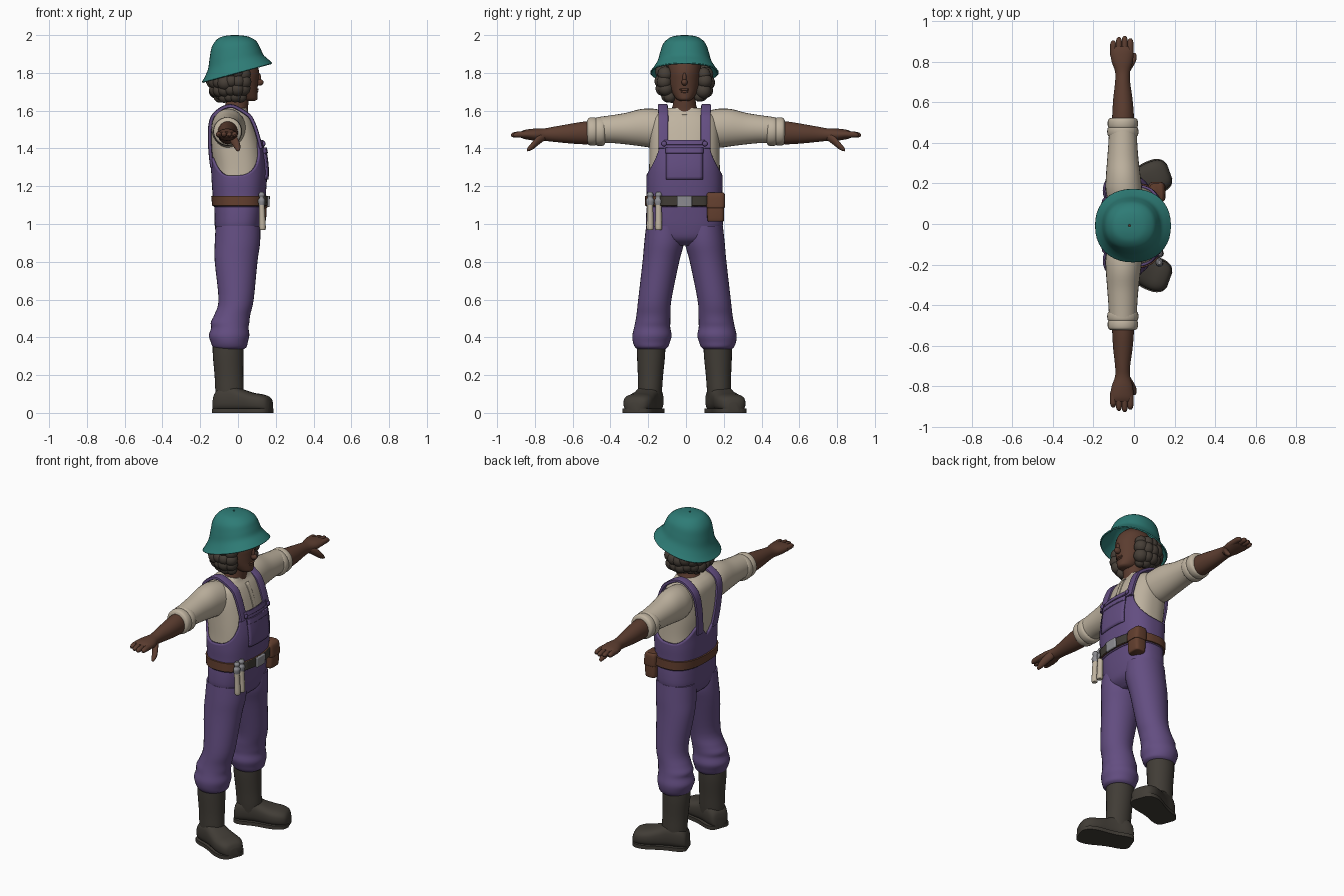
import bpy, bmesh, math, random
from mathutils import Vector as V

random.seed(4)
SHIFT = -0.008


def material(name, rgb):
    m = bpy.data.materials.new(name)
    m.diffuse_color = (*rgb, 1)
    return m


TEAL = material("teal", (0.027, 0.20, 0.18))
PURPLE = material("purple", (0.125, 0.075, 0.22))
CREAM = material("cream", (0.52, 0.45, 0.35))
SKIN = material("brown skin", (0.105, 0.046, 0.029))
BOOT = material("dark rubber", (0.053, 0.046, 0.037))
HAIR = material("dark hair", (0.062, 0.049, 0.038))
LEATHER = material("leather", (0.125, 0.05, 0.028))
METAL = material("grey metal", (0.27, 0.27, 0.29))


def finish(name, bm, mat, shift=True, solid=0):
    bmesh.ops.recalc_face_normals(bm, faces=bm.faces)
    me = bpy.data.meshes.new(name)
    bm.to_mesh(me)
    bm.free()
    me.materials.append(mat)
    ob = bpy.data.objects.new(name, me)
    bpy.context.collection.objects.link(ob)
    ob.location.y = SHIFT if shift else 0
    if solid:
        mod = ob.modifiers.new("thickness", 'SOLIDIFY')
        mod.thickness = solid
    return ob


def spline(rows, n=4):
    """Smooth interpolation through rows of numbers."""
    out = []
    for i in range(len(rows) - 1):
        a, b, c, d = (rows[max(0, min(len(rows) - 1, i + k))] for k in (-1, 0, 1, 2))
        for j in range(n):
            t = j / n
            out.append([0.5 * (2*q + (r-p)*t + (2*p-5*q+4*r-s)*t*t + (3*q-p-3*r+s)*t**3)
                        for p, q, r, s in zip(a, b, c, d)])
    return out + [list(rows[-1])]


def power(x, p):
    return math.copysign(abs(x) ** (2 / p), x)


def grid(name, rows, mat, closed=True, caps=True, shift=True, solid=0):
    """Skin a list of equal-length point rows."""
    bm = bmesh.new()
    vs = [[bm.verts.new(p) for p in r] for r in rows]
    n = len(rows[0])
    for a, b in zip(vs, vs[1:]):
        for i in range(n if closed else n - 1):
            j = (i + 1) % n
            bm.faces.new((a[i], a[j], b[j], b[i]))
    if closed and caps:
        bm.faces.new(vs[0])
        bm.faces.new(vs[-1])
    return finish(name, bm, mat, shift, solid)


def loft(name, rings, mat, p=2, seg=28, **kw):
    """Rings are (centre, half axis u, half axis v)."""
    angles = [2 * math.pi * i / seg for i in range(seg)]
    rows = [[c + u * power(math.cos(t), p) + v * power(math.sin(t), p) for t in angles]
            for c, u, v in rings]
    return grid(name, rows, mat, **kw)


def column(name, rows, mat, smooth=4, **kw):
    """Upright part, rows are (z, cx, cy, rx, ry)."""
    return loft(name, [(V((x, y, z)), V((rx, 0, 0)), V((0, ry, 0)))
                       for z, x, y, rx, ry in spline(rows, smooth)], mat, **kw)


def arm_part(name, s, rows, mat, **kw):
    """Sideways part, rows are (y, cx, cz, rx, rz)."""
    return loft(name, [(V((x, s * y, z)), V((rx, 0, 0)), V((0, 0, rz)))
                       for y, x, z, rx, rz in spline(rows)], mat, shift=False, **kw)


def balls(name, items, mat):
    """Items are (centre, radii)."""
    bm = bmesh.new()
    for c, r in items:
        new = bmesh.ops.create_icosphere(bm, subdivisions=3, radius=1)["verts"]
        for v in new:
            v.co = V((c[k] + v.co[k] * r[k] for k in range(3)))
    return finish(name, bm, mat)


# Torso outline: z, back x, front x, half width
TORSO = spline([(1.08, -.115, .132, .19), (1.15, -.122, .135, .188), (1.22, -.127, .14, .19),
                (1.30, -.132, .142, .187), (1.40, -.146, .128, .185), (1.50, -.15, .10, .183),
                (1.56, -.145, .075, .17), (1.595, -.125, .052, .13), (1.615, -.095, .045, .09)], 5)
P = 2.5


def torso(z):
    z = max(TORSO[0][0], min(TORSO[-1][0], z))
    for a, b in zip(TORSO, TORSO[1:]):
        if z <= b[0]:
            t = (z - a[0]) / (b[0] - a[0])
            back, front, ry = (a[k] + (b[k] - a[k]) * t for k in (1, 2, 3))
            return (back + front) / 2, (front - back) / 2, ry


def around(z, t, off):
    cx, rx, ry = torso(z)
    return V((cx + (rx + off) * power(math.cos(t), P), (ry + off) * power(math.sin(t), P), z))


def on_torso(y, z, off, side=1):
    cx, rx, ry = torso(z)
    k = max(0, 1 - (abs(y) / (ry + off)) ** P) ** (1 / P)
    return V((cx + side * (rx + off) * k, y, z))


def patch(name, y0, y1, z0, z1, off, mat, solid):
    rows = [[on_torso(y0 + (y1 - y0) * i / 10, z0 + (z1 - z0) * j / 10, off) for i in range(11)]
            for j in range(11)]
    return grid(name, rows, mat, closed=False, solid=solid)


ANG = [2 * math.pi * i / 96 for i in range(96)]
grid("shirt_body", [[around(r[0], t, 0) for t in ANG] for r in TORSO], CREAM)
patch("shirt_placket", -.014, .014, 1.42, 1.58, .004, CREAM, .006)

# Overalls bib with a shaped top edge (angle from the front, height)
EDGE = spline([(0, 1.44), (30, 1.44), (36, 1.43), (42, 1.37), (60, 1.30), (85, 1.26), (115, 1.26),
               (140, 1.30), (155, 1.35), (165, 1.34), (180, 1.27)], 3)


def bib_top(t):
    d = math.degrees(t)
    d = min(d, 360 - d)
    for a, b in zip(EDGE, EDGE[1:]):
        if d <= b[0] + 1e-6:
            return a[1] + (b[1] - a[1]) * (d - a[0]) / (b[0] - a[0])
    return EDGE[-1][1]


grid("overalls_bib", [[around(1.09 + (bib_top(t) - 1.09) * k / 14, t, .012) for t in ANG]
                      for k in range(15)], PURPLE, caps=False, solid=.012)
patch("bib_pocket", -.098, .098, 1.235, 1.40, .021, PURPLE, .012)
patch("bib_pocket_flap", -.10, .10, 1.375, 1.405, .026, PURPLE, .012)
patch("bib_hem", -.11, .11, 1.42, 1.445, .018, PURPLE, .01)

# Shoulder straps
for s in (1, -1):
    pts = [on_torso(.112, z, .010) for z in (1.40, 1.45, 1.50, 1.54, 1.575)]
    pts += [V((.0, .115, 1.612)), V((-.04, .115, 1.625)), V((-.085, .113, 1.612))]
    pts += [on_torso(.07 + .045 * (z - 1.3) / .28, z, .010, -1)
            for z in (1.575, 1.53, 1.48, 1.42, 1.36, 1.30)]
    pts = [V((p.x, s * p.y, p.z)) for p in map(V, spline(pts, 3))]
    rings = []
    for i, c in enumerate(pts):
        tan = pts[min(i + 1, len(pts) - 1)] - pts[max(i - 1, 0)]
        n = tan.cross(V((0, 1, 0))).normalized()
        rings.append((c, V((0, .026, 0)), n * .010))
    loft("strap", rings, PURPLE, p=5, seg=16)
    balls("strap_button", [(on_torso(s * .108, 1.425, .028), (.008, .014, .014))], PURPLE)

# Trousers
column("hips", [(.885, 0, 0, .06, .08), (.92, 0, 0, .105, .16), (.98, .0, 0, .122, .20),
                (1.05, .004, 0, .128, .203), (1.12, .008, 0, .132, .196)], PURPLE, p=P, seg=40)
for s in (1, -1):
    legs = [(.99, 0, .105, .118, .098), (.90, -.003, .108, .12, .105), (.80, -.01, .125, .113, .097),
            (.60, -.01, .157, .093, .088), (.52, -.03, .164, .095, .09), (.48, -.042, .168, .102, .093),
            (.45, -.043, .171, .099, .096), (.41, -.047, .172, .107, .104), (.375, -.046, .175, .098, .098),
            (.35, -.044, .175, .09, .088), (.338, -.044, .175, .075, .075)]
    column("trouser_leg", [(z, x, s * y, a, b) for z, x, y, a, b in legs], PURPLE, seg=32)

# Rubber boots: shaft, foot and sole
for s in (1, -1):
    shaft = [(.06, -.045, .185, .07, .06), (.12, -.045, .183, .075, .064), (.20, -.048, .18, .076, .067),
             (.30, -.052, .177, .081, .074), (.365, -.052, .176, .082, .075)]
    column("boot_shaft", [(z, x, s * y, a, b) for z, x, y, a, b in shaft], BOOT)
    d, w = V((.94, s * .34, 0)), V((-s * .34, .94, 0))
    o = V((-.05, s * .185, 0))
    foot = spline([(-.078, .03, .06), (-.068, .052, .10), (-.03, .065, .135), (.03, .064, .14),
                   (.08, .068, .118), (.14, .078, .10), (.19, .077, .092), (.225, .06, .077),
                   (.24, .032, .05)], 4)
    loft("boot_foot", [(o + d * t + V((0, 0, h / 2 + .006)), w * a, V((0, 0, h / 2)))
                       for t, a, h in foot], BOOT, p=2.8)
    rim = [o + d * t + w * (a + .006) for t, a, h in foot]
    rim += [o + d * t - w * (a + .006) for t, a, h in reversed(foot)]
    grid("boot_sole", [[p + V((0, 0, z)) for p in rim] for z in (0, .022)], BOOT)

# Sleeves, rolled cuffs, arms and hands
for s in (1, -1):
    arm_part("sleeve", s, [(.10, -.04, 1.505, .085, .09), (.17, -.05, 1.507, .09, .103),
                           (.24, -.053, 1.51, .085, .098), (.32, -.055, 1.505, .077, .083),
                           (.40, -.055, 1.502, .071, .073), (.46, -.055, 1.497, .068, .07)], CREAM)
    for y, r in ((.455, .077), (.495, .075)):
        arm_part("sleeve_cuff", s, [(y - .028, -.055, 1.49, r - .018, r - .018), (y - .02, -.055, 1.49, r - .004, r - .004),
                                    (y, -.055, 1.49, r, r), (y + .02, -.055, 1.49, r - .004, r - .004),
                                    (y + .028, -.055, 1.49, r - .018, r - .018)], CREAM)
    arm_part("forearm", s, [(.46, -.055, 1.485, .055, .06), (.54, -.054, 1.482, .053, .06),
                            (.62, -.055, 1.478, .047, .051), (.70, -.056, 1.475, .037, .04),
                            (.75, -.056, 1.473, .037, .033), (.80, -.058, 1.473, .052, .032),
                            (.85, -.06, 1.474, .058, .025), (.875, -.06, 1.473, .054, .016)], SKIN)
    for i in range(4):
        x, end = -.102 + i * .028, (.905, .92, .926, .915)[i]
        arm_part("finger", s, [(.83, x, 1.474, .015, .017), (.88, x, 1.474, .0155, .016),
                               (end - .012, x, 1.472, .013, .013), (end, x, 1.470, .005, .005)], SKIN, seg=12)
    arm_part("thumb", s, [(.745, -.04, 1.465, .016, .02), (.78, -.022, 1.445, .02, .026),
                          (.81, -.006, 1.417, .018, .022), (.835, .0, 1.397, .011, .012),
                          (.842, .001, 1.392, .004, .005)], SKIN, seg=14)

# Belt with buckle, pouch and tools
grid("belt", [[around(z, t, o) for t in ANG] for z, o in
              ((1.095, .008), (1.097, .02), (1.148, .02), (1.15, .008))], LEATHER, caps=False)
patch("belt_front", -.13, .13, 1.097, 1.148, .024, BOOT, .006)
patch("buckle", -.04, .04, 1.09, 1.148, .034, METAL, .012)
column("pouch", [(1.012, .112, .165, .028, .038), (1.022, .112, .165, .036, .044),
                 (1.08, .112, .165, .039, .045), (1.13, .11, .165, .036, .043)], LEATHER, p=4)
column("pouch_flap", [(1.085, .113, .165, .041, .046), (1.095, .113, .165, .043, .05),
                      (1.15, .11, .165, .04, .05), (1.166, .108, .165, .03, .042)], LEATHER, p=4)
for y in (-.182, -.137):
    column("tool_handle", [(.968, .13, y, .009, .01), (.976, .13, y, .017, .018), (1.04, .128, y, .016, .017),
                           (1.105, .125, y, .015, .016)], CREAM, seg=16)
    column("tool_head", [(1.10, .125, y, .016, .019), (1.125, .125, y, .019, .022), (1.14, .125, y, .012, .014),
                         (1.155, .125, y, .017, .018), (1.17, .125, y, .008, .01)], METAL, seg=16)

# Neck, head and face
column("neck", [(1.56, -.025, 0, .08, .085), (1.60, -.018, 0, .07, .072), (1.64, -.005, 0, .06, .06),
                (1.72, .0, 0, .06, .06)], SKIN)
column("head", [(1.652, .06, 0, .03, .025), (1.662, .05, 0, .053, .043), (1.69, .03, 0, .074, .062),
                (1.72, .012, 0, .092, .076), (1.76, .002, 0, .106, .084), (1.81, -.004, 0, .115, .088),
                (1.87, -.01, 0, .10, .085), (1.91, -.01, 0, .06, .05)], SKIN)
balls("nose", [((.112, 0, 1.75), (.024, .016, .018)), ((.108, 0, 1.772), (.014, .011, .03))], SKIN)
balls("lips", [((.099, 0, 1.712), (.011, .026, .007)), ((.097, 0, 1.700), (.011, .022, .007))], SKIN)

# Curly hair
curls = [((-.045, 0, 1.77), (.10, .112, .09))]
for z, a, b, r, n in ((1.80, .10, .118, .038, 13), (1.755, .108, .124, .040, 14),
                      (1.71, .098, .115, .038, 13), (1.68, .075, .09, .033, 11)):
    for i in range(n):
        t = math.radians(60 + 240 * i / (n - 1))
        k = r * random.uniform(.88, 1.08)
        curls.append(((-.022 + a * math.cos(t), b * math.sin(t), z + random.uniform(-.008, .008)), (k, k, k)))
balls("hair", curls, HAIR)

# Tilted helmet: z, cx, rx, ry, tilt
hat = spline([(1.802, -.005, .187, .181, .27), (1.826, -.007, .168, .163, .27), (1.86, -.012, .146, .143, .25),
              (1.905, -.016, .134, .130, .2), (1.953, -.02, .118, .113, .12), (1.985, -.022, .085, .08, .05),
              (1.997, -.022, .045, .042, .02), (2.0, -.022, .005, .005, 0)], 4)
loft("helmet", [(V((x, 0, z)), V((rx, 0, rx * k)), V((0, ry, 0))) for z, x, rx, ry, k in hat],
     TEAL, p=2.2, seg=40, caps=False, solid=.008)

# Smooth shading with crisp edges
bpy.ops.object.select_all(action='SELECT')
bpy.context.view_layer.objects.active = bpy.context.scene.objects[0]
bpy.ops.object.shade_smooth_by_angle(angle=math.radians(45))
